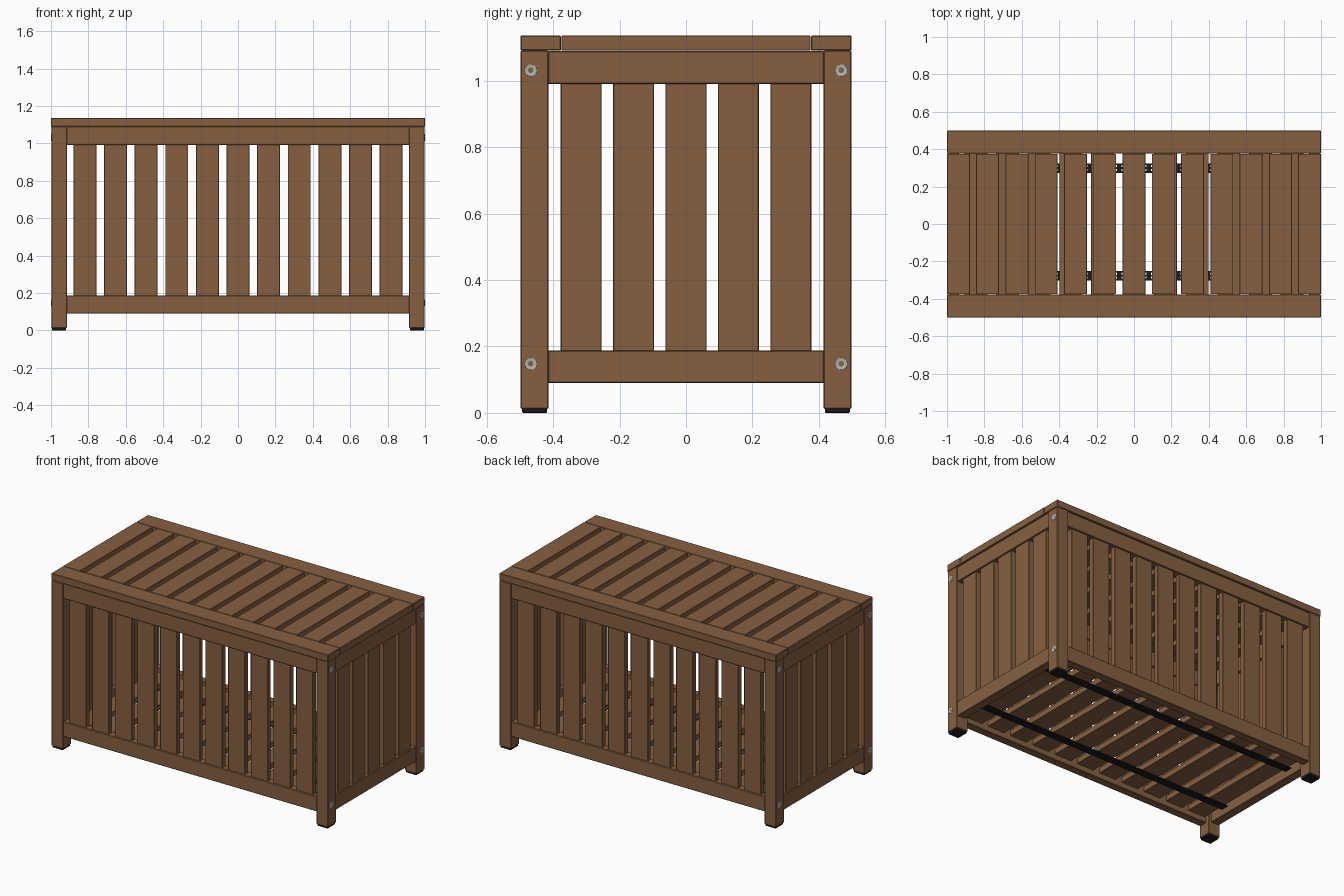
import bpy, bmesh, math
from mathutils import Matrix

if "Cube" in bpy.data.objects:
    bpy.data.objects.remove(bpy.data.objects["Cube"])


def material(name, rgb):
    m = bpy.data.materials.new(name)
    m.diffuse_color = (*rgb, 1)
    m.use_nodes = True
    m.node_tree.nodes["Principled BSDF"].inputs["Base Color"].default_value = m.diffuse_color
    return m


WOOD = material("brown_wood", (0.238, 0.118, 0.052))
BLACK = material("black_plastic", (0.012, 0.012, 0.013))
STEEL = material("grey_steel", (0.42, 0.46, 0.45))


def finish(name, bm, mat):
    me = bpy.data.meshes.new(name)
    bm.to_mesh(me)
    bm.free()
    me.materials.append(mat)
    ob = bpy.data.objects.new(name, me)
    bpy.context.collection.objects.link(ob)
    return ob


def add_box(bm, x, y, z):
    for v in bmesh.ops.create_cube(bm, size=1)["verts"]:
        for i, (a, b) in enumerate((x, y, z)):
            v.co[i] = (a + b) / 2 + v.co[i] * (b - a)


def board(name, x, y, z, mat=WOOD, bevel=0.003):
    """Box with slightly eased edges, given (min, max) on each axis."""
    bm = bmesh.new()
    add_box(bm, x, y, z)
    bmesh.ops.bevel(bm, geom=bm.edges[:], offset=bevel, segments=1,
                    affect='EDGES', profile=0.5)
    return finish(name, bm, mat)


def around(c, w):
    return (c - w / 2, c + w / 2)


def span(s, a, b):
    """Range a..b on the positive or negative side."""
    return (a, b) if s > 0 else (-b, -a)


def bolt(name, s, y, z):
    """Flat round bolt head with a shallow socket, facing outward along x."""
    bm = bmesh.new()
    bmesh.ops.create_cone(bm, cap_ends=True, segments=24, radius1=0.019,
                          radius2=0.018, depth=0.006)
    top = max(bm.faces, key=lambda f: f.calc_center_median().z)
    bmesh.ops.inset_region(bm, faces=[top], thickness=0.010)
    for v in top.verts:
        v.co.z -= 0.0015
    bm.transform(Matrix.Translation((s * 0.9965, y, z))
                 @ Matrix.Rotation(s * math.pi / 2, 4, 'Y'))
    finish(name, bm, STEEL)


def perforated_strip(name, y, z):
    """Black strip with two rows of small holes."""
    bm = bmesh.new()
    for dy in (-0.0205, 0, 0.0205):
        add_box(bm, (-0.92, 0.92), around(y + dy, 0.009), z)
    count = 46
    for i in range(count + 1):
        add_box(bm, around(-0.907 + i * 1.814 / count, 0.026), around(y, 0.049), z)
    finish(name, bm, BLACK)


LID_Z = (1.091, 1.137)
RAILS = {"lower": (0.09, 0.188), "upper": (0.991, 1.09)}
SLAT_Z = (0.175, 1.005)

# Corner legs with black feet and bolts on the ends
for sx in (-1, 1):
    for sy in (-1, 1):
        board("leg", span(sx, 0.915, 0.998), span(sy, 0.414, 0.498), (0.012, 1.091))
        board("foot", span(sx, 0.919, 0.994), span(sy, 0.418, 0.494), (0, 0.016), BLACK)
        for z in (0.148, 1.032):
            bolt("bolt", sx, sy * 0.468, z)

# Rails and upright slats on the long and short sides
for s in (-1, 1):
    for level, z in RAILS.items():
        board(f"long_{level}_rail", (-0.917, 0.917), span(s, 0.44, 0.492), z)
        board(f"end_{level}_rail", span(s, 0.935, 0.992), (-0.416, 0.416), z)
    for i in range(-5, 6):
        board("long_side_slat", around(i * 0.1637, 0.122), span(s, 0.449, 0.483), SLAT_Z, bevel=0.002)
    for i in range(-2, 3):
        board("end_slat", span(s, 0.949, 0.983), around(i * 0.158, 0.123), SLAT_Z, bevel=0.002)

# Lid: two long border boards with cross slats between
for s in (-1, 1):
    board("lid_border", (-1, 1), span(s, 0.377, 0.499), LID_Z)
for i in range(-6, 7):
    board("lid_slat", around(i * 0.1565, 0.122), (-0.375, 0.375), LID_Z, bevel=0.002)

# Floor slats carried on two perforated strips
for i in range(-5, 6):
    board("floor_slat", around(i * 0.169, 0.122), (-0.445, 0.445), (0.126, 0.164), bevel=0.002)
for y in (-0.276, 0.299):
    perforated_strip("floor_strip", y, (0.119, 0.126))
